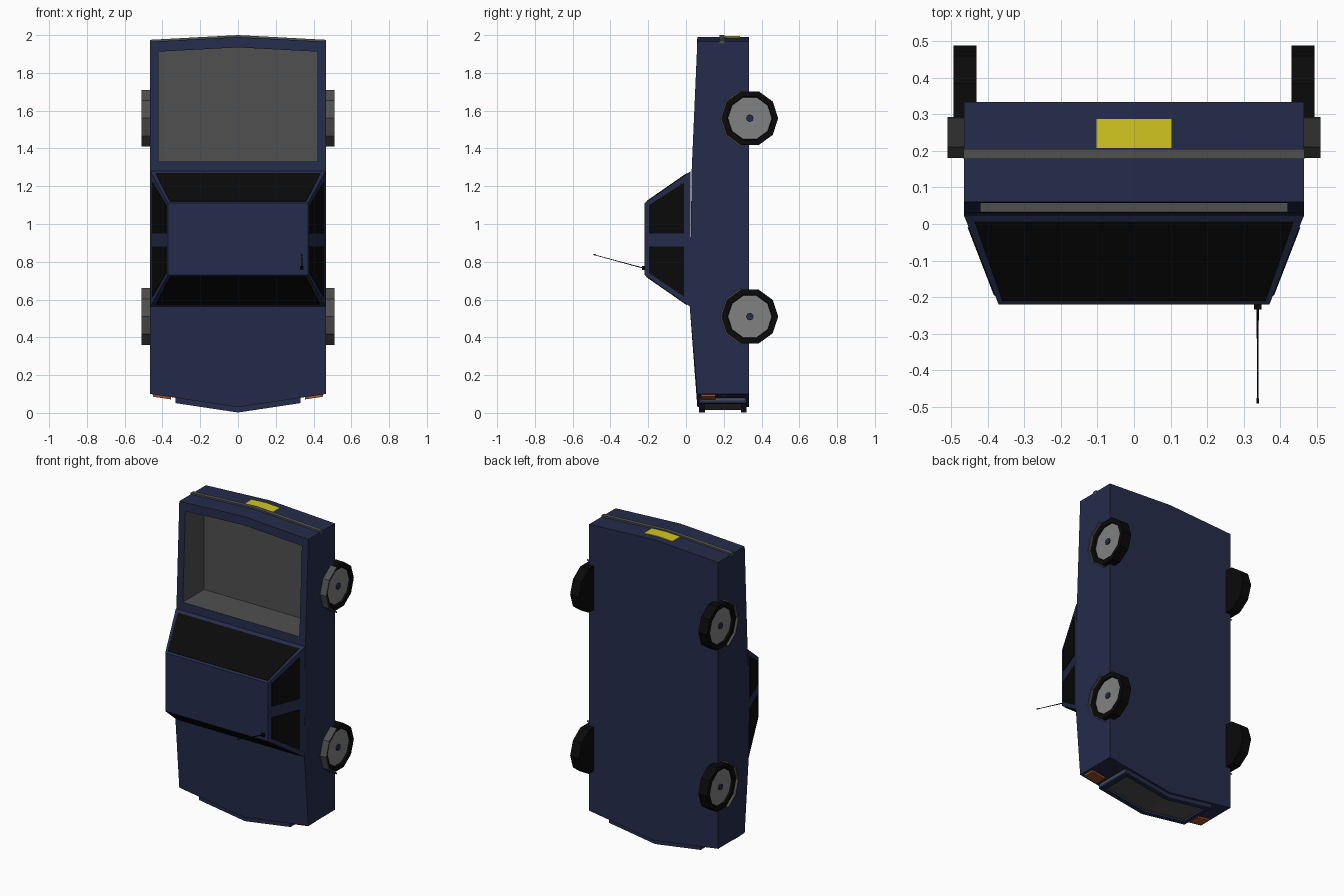
import bpy, bmesh, math

if "Cube" in bpy.data.objects:
    bpy.data.objects.remove(bpy.data.objects["Cube"])


def material(name, r, g, b):
    m = bpy.data.materials.new(name)
    m.diffuse_color = (r, g, b, 1)
    m.use_nodes = True
    m.node_tree.nodes["Principled BSDF"].inputs["Base Color"].default_value = m.diffuse_color
    return m


BLUE = material("navy_paint", 0.018, 0.025, 0.07)
BLACK = material("black", 0.003, 0.003, 0.003)
DARK = material("dark_grey", 0.08, 0.08, 0.08)
RIM = material("rim_grey", 0.22, 0.22, 0.22)
YELLOW = material("yellow", 0.65, 0.57, 0.015)
ORANGE = material("orange", 0.35, 0.08, 0.02)


def loft(name, loops, mat):
    """Closed solid skinned through loops of equal point count."""
    bm = bmesh.new()
    rings = [[bm.verts.new(p) for p in lp] for lp in loops]
    n = len(rings[0])
    for a, b in zip(rings, rings[1:]):
        for i in range(n):
            j = (i + 1) % n
            bm.faces.new((a[i], a[j], b[j], b[i]))
    bm.faces.new(rings[0])
    bm.faces.new(rings[-1])
    bmesh.ops.recalc_face_normals(bm, faces=bm.faces)
    me = bpy.data.meshes.new(name)
    bm.to_mesh(me)
    bm.free()
    me.materials.append(mat)
    ob = bpy.data.objects.new(name, me)
    bpy.context.collection.objects.link(ob)
    return ob


def nose(x):
    return 0.03 + 0.07 * abs(x) / 0.465


def tail(x):
    return 1.99 - 0.025 * abs(x) / 0.465


def vbar(name, xs, y0, y1, end, d0, d1, mat):
    """Bar following the V-shaped nose or tail."""
    return loft(name, [[(x, y0, end(x) + d0), (x, y1, end(x) + d0),
                        (x, y1, end(x) + d1), (x, y0, end(x) + d1)] for x in xs], mat)


def ring(x, r, y, z, n=10):
    return [(x, y - r * math.cos(2 * math.pi * i / n), z + r * math.sin(2 * math.pi * i / n))
            for i in range(n)]


# Body with pointed nose and tail
body = loft("body", [[(x, 0.06, tail(x)), (x, 0.03, 1.28), (x, 0.02, 0.56), (x, 0.06, nose(x)),
                      (x, 0.333, nose(x)), (x, 0.333, tail(x))] for x in (-0.465, 0, 0.465)], BLUE)
body.data.materials.append(DARK)

# Cargo bed cut into the body, grey inside
cutter = loft("bed_cutter", [[(x, -0.1, 1.33), (x, 0.25, 1.33), (x, 0.25, tail(x) - 0.055),
                              (x, -0.1, tail(x) - 0.055)] for x in (-0.42, 0, 0.42)], BLUE)
cutter.data.materials.append(DARK)
for p in cutter.data.polygons:
    p.material_index = 1
cutter.hide_render = True
mod = body.modifiers.new("bed", "BOOLEAN")
mod.operation = "DIFFERENCE"
mod.solver = "EXACT"
mod.object = cutter
bpy.context.view_layer.objects.active = body
bpy.ops.object.modifier_apply(modifier="bed")
bpy.data.objects.remove(cutter)

# Cabin
W0, W1, Y0, Y1 = 0.465, 0.37, 0.025, -0.22
loft("cabin", [[(-W0, Y0, 0.56), (W0, Y0, 0.56), (W0, Y0, 1.28), (-W0, Y0, 1.28)],
               [(-W1, Y1, 0.73), (W1, Y1, 0.73), (W1, Y1, 1.11), (-W1, Y1, 1.11)]], BLUE)


def up(y, a, b):
    return a + (b - a) * (Y0 - y) / (Y0 - Y1)


# Front and rear glass
for name, za, zb, d in (("windshield", 0.56, 0.73, -1), ("rear_window", 1.28, 1.11, 1)):
    corners = [(-0.435, 0.005), (0.435, 0.005), (0.36, -0.208), (-0.36, -0.208)]
    loft(name, [[(x, y - o * 0.6, up(y, za, zb) + d * o) for x, y in corners]
                for o in (-0.01, 0.003)], BLACK)

# Side glass
for s in (-1, 1):
    for name, pts in (("front_side_window", [(-0.01, 0.615), (-0.195, 0.74), (-0.195, 0.88), (-0.01, 0.88)]),
                      ("rear_side_window", [(-0.01, 0.95), (-0.195, 0.95), (-0.195, 1.1), (-0.01, 1.22)])):
        loft(name, [[(s * (up(y, W0, W1) + o), y, z) for y, z in pts] for o in (-0.01, 0.003)], BLACK)

# Wheels and arches
WY = 0.338
for s in (-1, 1):
    for label, z in (("front", 0.51), ("rear", 1.56)):
        loft(label + "_tyre", [ring(s * x, r, WY, z) for x, r in
                               ((0.43, 0.15), (0.493, 0.15), (0.493, 0.12), (0.478, 0.115))], BLACK)
        loft(label + "_rim", [ring(s * x, 0.116, WY, z) for x in (0.47, 0.482)], RIM)
        loft(label + "_hub", [ring(s * x, 0.02, WY, z, 8) for x in (0.475, 0.49)], BLUE)
        arch = []
        for k in range(-2, 3):
            a = math.radians(36 * k)
            arch.append([(s * x, WY - r * math.cos(a), z + r * math.sin(a))
                         for x, r in ((0.455, 0.158), (0.51, 0.158), (0.51, 0.149), (0.455, 0.149))])
        loft(label + "_wheel_arch", arch, DARK)

# Grille with protruding frame
span = (-0.33, 0, 0.33)
vbar("grille", span, 0.08, 0.31, nose, -0.014, 0.01, DARK)
vbar("grille_frame_top", span, 0.07, 0.1, nose, -0.028, 0.01, BLUE)
vbar("grille_frame_bottom", span, 0.29, 0.32, nose, -0.028, 0.01, BLUE)
for s in (-1, 1):
    vbar("grille_frame_side", (s * 0.3, s * 0.33), 0.1, 0.29, nose, -0.028, 0.01, BLUE)
    vbar("indicator_light", (s * 0.355, s * 0.45), 0.08, 0.155, nose, -0.012, 0.01, ORANGE)

# Tail strip and plate
vbar("rear_bumper_strip", (-0.466, 0, 0.466), 0.178, 0.205, tail, -0.01, 0.01, DARK)
vbar("rear_plate", (-0.103, 0, 0.103), 0.207, 0.287, tail, -0.01, 0.004, YELLOW)

# Antenna leaning back from the roof
loft("antenna_base", [[(x, y, z) for x, z in ((0.328, 0.757), (0.348, 0.757), (0.348, 0.777), (0.328, 0.777))]
                      for y in (-0.21, -0.234)], BLACK)


def hexagon(y, z, r):
    return [(0.338 + r * math.cos(i * math.pi / 3), y, z + r * math.sin(i * math.pi / 3)) for i in range(6)]


loft("antenna", [hexagon(-0.22, 0.765, 0.003), hexagon(-0.475, 0.834, 0.002),
                 hexagon(-0.478, 0.836, 0.004), hexagon(-0.49, 0.839, 0.003)], BLACK)
